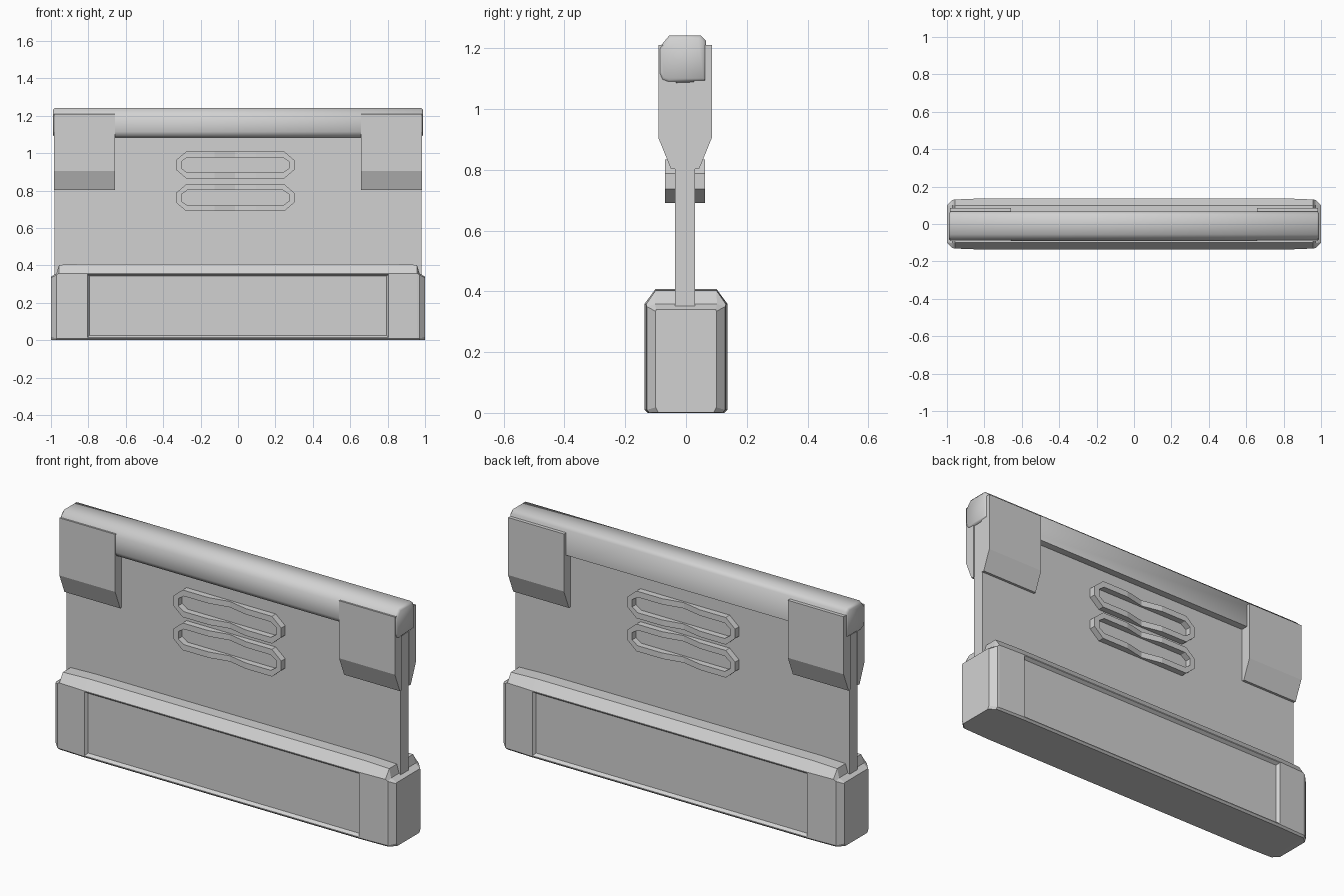
import bpy
import bmesh
import math

cube = bpy.data.objects.get("Cube")
if cube:
    bpy.data.objects.remove(cube, do_unlink=True)

GREY = (0.64, 0.64, 0.64, 1)
grey = bpy.data.materials.new("plain_grey")
grey.use_nodes = True
grey.diffuse_color = GREY
grey.node_tree.nodes["Principled BSDF"].inputs["Base Color"].default_value = GREY

SHIFT = -0.003  # upper parts sit slightly towards the front


def finish(name, bm, smooth=None):
    bmesh.ops.recalc_face_normals(bm, faces=bm.faces)
    mesh = bpy.data.meshes.new(name)
    bm.to_mesh(mesh)
    bm.free()
    mesh.materials.append(grey)
    ob = bpy.data.objects.new(name, mesh)
    bpy.context.collection.objects.link(ob)
    if smooth:
        bpy.ops.object.select_all(action="DESELECT")
        ob.select_set(True)
        bpy.context.view_layer.objects.active = ob
        bpy.ops.object.shade_smooth_by_angle(angle=math.radians(smooth))
    return ob


def loft(sections):
    """Skin closed y-z sections placed along x, with capped ends."""
    bm = bmesh.new()
    rings = [[bm.verts.new((x, y, z)) for y, z in pts] for x, pts in sections]
    n = len(rings[0])
    for a, b in zip(rings, rings[1:]):
        for i in range(n):
            j = (i + 1) % n
            bm.faces.new((a[i], a[j], b[j], b[i]))
    bm.faces.new(rings[0])
    bm.faces.new(rings[-1])
    return bm


def symmetric(half):
    return half + [(-y, z) for y, z in reversed(half)]


def base_section(bottom, side, low, shoulder, top_y, top):
    return symmetric([(bottom, low * 0.2), (side, low), (side, shoulder), (top_y, top)])


# Heavy base with chamfered ends and a sunken panel on each long side
half = [
    (0.81, base_section(0.127, 0.137, 0.012, 0.36, 0.10, 0.41)),
    (0.957, base_section(0.122, 0.131, 0.012, 0.36, 0.10, 0.405)),
    (0.97, base_section(0.12, 0.129, 0.012, 0.352, 0.102, 0.36)),
    (1.0, base_section(0.092, 0.10, 0.02, 0.336, 0.098, 0.342)),
]
for_x = [(-x, s) for x, s in reversed(half)] + half
bm = loft(for_x)
bmesh.ops.recalc_face_normals(bm, faces=bm.faces)
panels = [f for f in bm.faces
          if abs(f.normal.y) > 0.99 and abs(f.calc_center_median().x) < 0.1]
bmesh.ops.inset_individual(bm, faces=panels, thickness=0.006)
bmesh.ops.inset_individual(bm, faces=panels, thickness=0.016, depth=-0.016)
for v in bm.verts:
    v.co.z = max(v.co.z - 0.002, 0)
finish("base", bm)

# Thin wall panel
wall = [(y + SHIFT, z) for y, z in symmetric([(0.033, 0.33), (0.033, 1.18)])]
finish("wall_panel", loft([(-0.98, wall), (0.98, wall)]))

# Rounded top rail with tucked-in ends
rail = [(-0.09, 1.115), (-0.09, 1.20), (-0.055, 1.242), (0.048, 1.242),
        (0.066, 1.225), (0.066, 1.09), (-0.06, 1.085), (-0.08, 1.093)]
tip = [(-0.012 + (y + 0.012) * 0.88, 1.165 + (z - 1.165) * 0.85) for y, z in rail]
finish("top_rail", loft([(-0.99, tip), (-0.98, rail), (0.98, rail), (0.99, tip)]), 50)

# Four corner clamps gripping the wall
clamp = [(0.03, 1.21), (0.088, 1.21), (0.088, 0.905), (0.046, 0.802), (0.03, 0.802)]
for side, sx in (("left", 1), ("right", -1)):
    for face, sy in (("front", -1), ("back", 1)):
        pts = [(y * sy + SHIFT, z) for y, z in clamp]
        finish(f"{face}_{side}_clamp", loft([(sx * 0.657, pts), (sx * 0.984, pts)]))


def slot_outline(w, h, cx, cz):
    """Slot outline with clipped corners, split at the middle and shoulders."""
    quarter = [(0, h), (0.11, h), (w - cx, h), (w, h - cz)]
    right = quarter + [(x, -z) for x, z in reversed(quarter)]
    left = [(-x, z) for x, z in reversed(right) if x > 0]
    return right + left


def handle_ring(name, cz, sy):
    bm = bmesh.new()
    depth = lambda x: 0.043 + 0.023 * min(abs(x) / 0.11, 1)
    loops = []
    for outline in (slot_outline(0.317, 0.072, 0.055, 0.047),
                    slot_outline(0.287, 0.041, 0.032, 0.022)):
        for inner in (True, False):
            loops.append([bm.verts.new((x - 0.015, sy * (0.025 if inner else depth(x)) + SHIFT,
                                        cz + z)) for x, z in outline])
    order = [loops[0], loops[1], loops[3], loops[2], loops[0]]
    n = len(loops[0])
    for a, b in zip(order, order[1:]):
        for i in range(n):
            j = (i + 1) % n
            bm.faces.new((a[i], a[j], b[j], b[i]))
    finish(name, bm)


# Pairs of raised hand grips that dip at the middle, front and back
for face, sy in (("front", -1), ("back", 1)):
    for level, z in (("upper", 0.937), ("lower", 0.762)):
        handle_ring(f"{face}_{level}_grip", z, sy)
